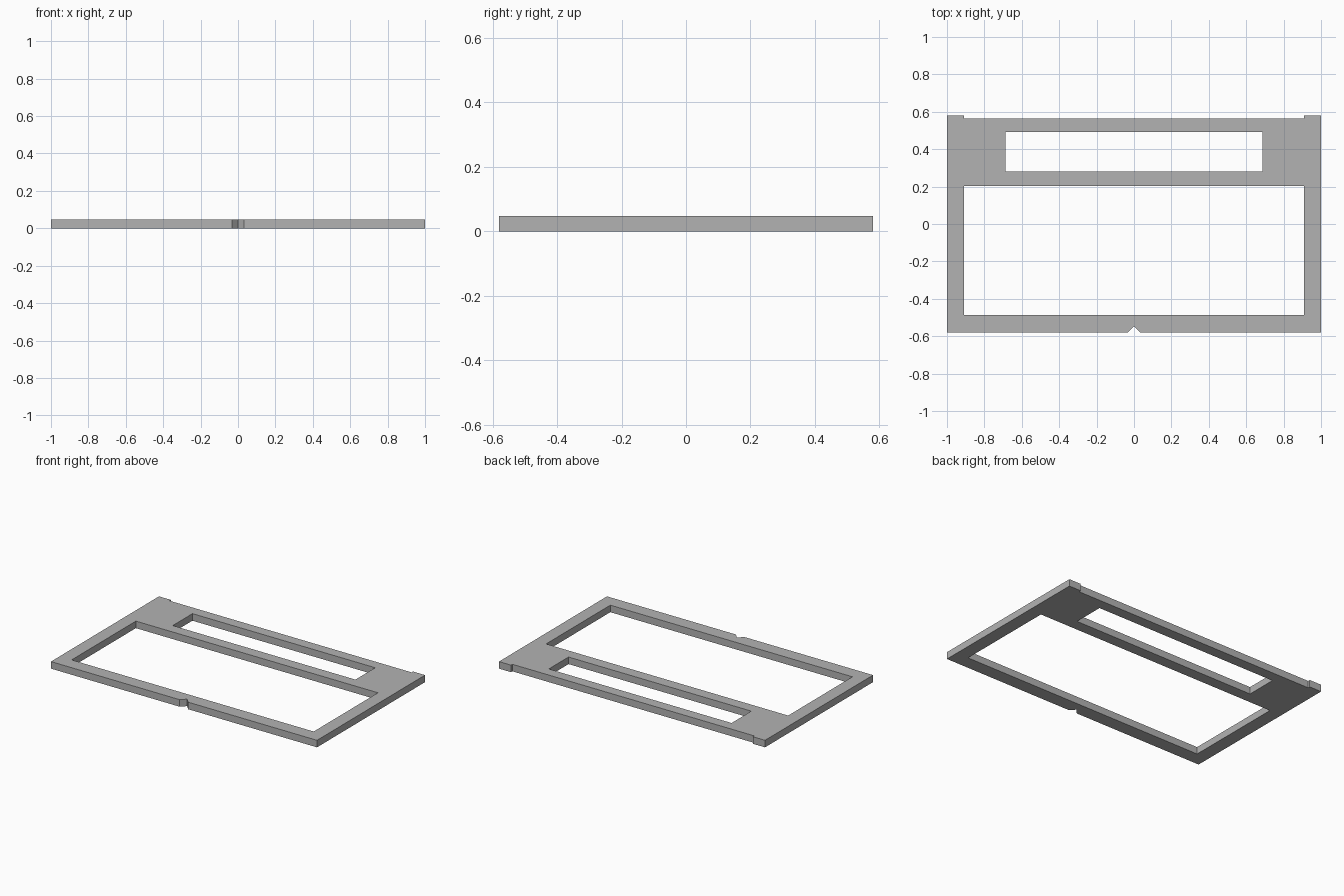
import bpy
import bmesh

cube = bpy.data.objects.get("Cube")
if cube:
    bpy.data.objects.remove(cube, do_unlink=True)

THICKNESS = 0.048

grey = bpy.data.materials.new("plain grey")
grey.use_nodes = True
colour = (0.45, 0.45, 0.45, 1)
grey.diffuse_color = colour
grey.node_tree.nodes["Principled BSDF"].inputs["Base Color"].default_value = colour


def mirrored(half):
    """Close a right-hand half profile by mirroring it across x = 0."""
    return half + [(-x, y) for x, y in reversed(half) if x > 0]


def rectangle(half_width, y0, y1):
    return mirrored([(half_width, y0), (half_width, y1)])


def plate(name, loops, height):
    """Fill an outline with holes and extrude it upward."""
    bm = bmesh.new()
    for loop in loops:
        verts = [bm.verts.new((x, y, 0)) for x, y in loop]
        for a, b in zip(verts, verts[1:] + verts[:1]):
            bm.edges.new((a, b))
    bmesh.ops.triangle_fill(bm, use_beauty=True, edges=bm.edges[:])
    result = bmesh.ops.extrude_face_region(bm, geom=bm.faces[:])
    top = [v for v in result["geom"] if isinstance(v, bmesh.types.BMVert)]
    bmesh.ops.translate(bm, vec=(0, 0, height), verts=top)
    bmesh.ops.recalc_face_normals(bm, faces=bm.faces[:])
    mesh = bpy.data.meshes.new(name)
    bm.to_mesh(mesh)
    bm.free()
    mesh.materials.append(grey)
    obj = bpy.data.objects.new(name, mesh)
    bpy.context.collection.objects.link(obj)
    return obj


# Outer edge with the front notch and the two raised rear corners
outline = mirrored([(0, -0.547), (0.032, -0.58), (1, -0.58),
                    (1, 0.58), (0.91, 0.58), (0.91, 0.565)])

# Large front opening and narrow rear slot
window = rectangle(0.91, -0.487, 0.203)
slot = rectangle(0.687, 0.28, 0.492)

plate("frame_plate", [outline, window, slot], THICKNESS)
